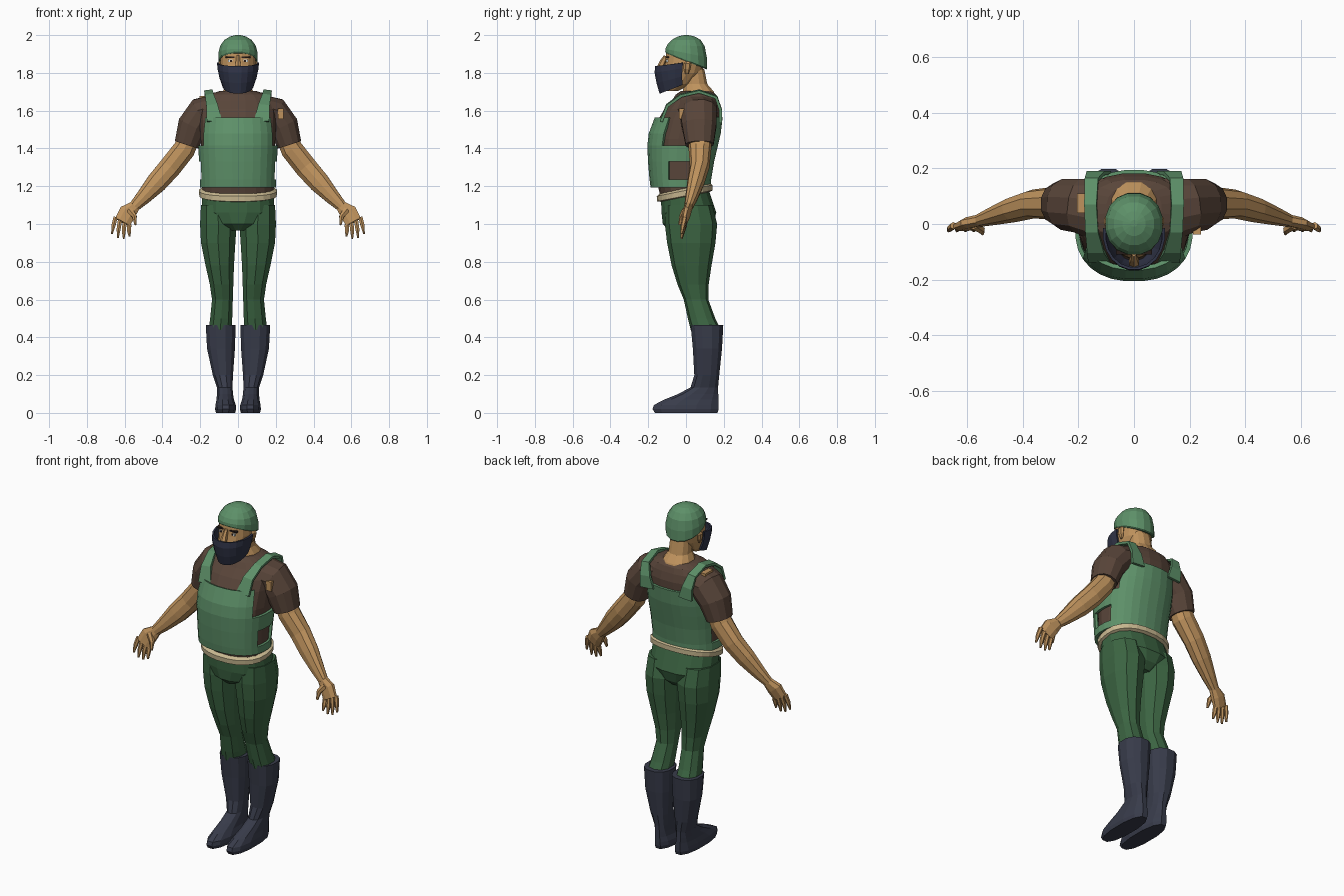
import bpy, bmesh, math
from mathutils import Vector

COLORS = {
    "green": (.11, .28, .14), "pants": (.045, .13, .055), "boots": (.04, .045, .07),
    "skin": (.52, .29, .11), "shirt": (.10, .06, .042), "belt": (.58, .48, .28),
    "mask": (.03, .035, .065), "white": (.7, .75, .75), "dark": (.02, .012, .01),
}
MATS = {}
for key, c in COLORS.items():
    MATS[key] = bpy.data.materials.new(key)
    MATS[key].diffuse_color = (*c, 1)


def finish(name, bm, color, mirror=False, thick=0):
    bmesh.ops.recalc_face_normals(bm, faces=bm.faces[:])
    me = bpy.data.meshes.new(name)
    bm.to_mesh(me)
    bm.free()
    ob = bpy.data.objects.new(name, me)
    bpy.context.collection.objects.link(ob)
    me.materials.append(MATS[color])
    if thick:
        s = ob.modifiers.new("thickness", "SOLIDIFY")
        s.thickness, s.offset = thick, -1
    if mirror:
        ob.modifiers.new("mirror", "MIRROR")
    return ob


def skin(name, rings, color, mirror=False, keep=None, thick=0):
    """Joins rings of points; keep(center) removes faces to leave openings."""
    bm = bmesh.new()
    vs = [[bm.verts.new(p) for p in r] for r in rings]
    n = len(vs[0])
    for a, b in zip(vs, vs[1:]):
        for i in range(n):
            j = (i + 1) % n
            bm.faces.new((a[i], a[j], b[j], b[i]))
    if keep:
        bad = [f for f in bm.faces if not keep(f.calc_center_median())]
        bmesh.ops.delete(bm, geom=bad, context="FACES")
    elif not thick:
        bm.faces.new(vs[0])
        bm.faces.new(vs[-1])
    return finish(name, bm, color, mirror, thick)


def oval(n, p):
    for i in range(n):
        t = 2 * math.pi * (i + .5) / n
        c, s = math.cos(t), math.sin(t)
        yield math.copysign(abs(c) ** (2 / p), c), math.copysign(abs(s) ** (2 / p), s)


def stack(name, rows, color, n=12, p=2.3, **kw):
    """Level rings: (z, x0, x1, y0, y1[, tilt of z along y])."""
    rings = []
    for z, x0, x1, y0, y1, *t in rows:
        ring = []
        for c, s in oval(n, p):
            y = (y0 + y1) / 2 + s * (y1 - y0) / 2
            ring.append(((x0 + x1) / 2 + c * (x1 - x0) / 2, y, z + (t[0] * y if t else 0)))
        rings.append(ring)
    return skin(name, rings, color, **kw)


def sym(rows):
    return [(z, -x, x, *rest) for z, x, *rest in rows]


def tube(name, path, color, n=8, **kw):
    """Rings square to a path: (x, y, z, half width, half depth)."""
    pts = [Vector(q[:3]) for q in path]
    rings = []
    for i, q in enumerate(path):
        t = (pts[min(i + 1, len(pts) - 1)] - pts[max(i - 1, 0)]).normalized()
        u = Vector((0, 1, 0)).cross(t).normalized()
        v = t.cross(u)
        rings.append([pts[i] + u * c * q[3] + v * s * q[4] for c, s in oval(n, 2.2)])
    return skin(name, rings, color, **kw)


def block(name, loc, size, color, mirror=False):
    bm = bmesh.new()
    bmesh.ops.create_cube(bm, size=1)
    for v in bm.verts:
        v.co = Vector(a * b + c for a, b, c in zip(v.co, size, loc))
    return finish(name, bm, color, mirror)


# boots and trousers
stack("boot", [(0, .014, .118, -.17, .172), (.02, .008, .123, -.182, .178), (.042, .01, .121, -.175, .178),
               (.07, .02, .115, -.12, .176), (.1, .025, .113, -.045, .174), (.135, .028, .113, .022, .172),
               (.2, .025, .135, .042, .178), (.34, .014, .166, .034, .193), (.465, .01, .173, .022, .2)],
      "boots", n=12, mirror=True)
stack("trouser_leg", [(.44, .03, .158, .025, .185), (.5, .028, .15, .01, .155), (.6, .025, .14, -.012, .118),
                      (.68, .022, .152, -.045, .12), (.78, .018, .175, -.076, .135), (.9, .01, .2, -.1, .156),
                      (1.0, .003, .205, -.112, .165), (1.1, .015, .2, -.11, .14)], "pants", n=10, mirror=True)
stack("trouser_seat", sym([(.965, .05, -.09, .11), (1.0, .13, -.125, .145), (1.06, .197, -.132, .163),
                           (1.17, .192, -.135, .118, .2)]), "pants", n=16)

# belt, following the tilt of the waist
stack("belt", [(1.145, -.19, .19, -.138, .128, .2), (1.15, -.206, .206, -.154, .142, .2),
               (1.178, -.208, .208, -.156, .142, .2), (1.19, -.19, .19, -.138, .128, .2)], "belt", n=24)

# shirt
stack("shirt_body", sym([(1.16, .19, -.14, .12), (1.24, .188, -.16, .122), (1.34, .19, -.175, .142),
                         (1.45, .2, -.178, .168), (1.55, .205, -.15, .183), (1.61, .205, -.115, .183),
                         (1.655, .195, -.075, .172), (1.685, .16, -.055, .16), (1.703, .1, -.03, .14)]),
      "shirt", n=20)
tube("sleeve", [(.11, .05, 1.605, .085, .12), (.19, .066, 1.585, .09, .1), (.24, .07, 1.52, .083, .094),
                (.272, .072, 1.42, .067, .076)], "shirt", n=12, mirror=True)
block("shoulder_patch_front", (.226, -.022, 1.583), (.03, .03, .055), "skin")
block("shoulder_patch_top", (-.19, .075, 1.668), (.03, .07, .02), "skin")


# vest with arm holes and side openings
def vest_cloth(c):
    if c.z < 1.24 or 1.33 < c.z < 1.42:
        return True
    if c.z < 1.33:
        return c.y < -.1 or c.y > .03
    return abs(c.x) < .172 and (c.y < -.06 or c.y > .11)


stack("vest", sym([(1.192, .203, -.188, .132), (1.235, .203, -.194, .134), (1.33, .207, -.202, .15),
                   (1.415, .212, -.206, .17), (1.48, .21, -.198, .185), (1.565, .2, -.166, .195)]),
      "green", n=28, keep=vest_cloth, thick=.015)

bm = bmesh.new()
last = None
for x, y, z, w in [(.125, -.138, 1.55, .04), (.138, -.105, 1.635, .03), (.152, -.03, 1.69, .023),
                   (.157, .07, 1.713, .022), (.153, .165, 1.68, .024), (.138, .19, 1.61, .032),
                   (.125, .19, 1.54, .042)]:
    pair = [bm.verts.new((x - w, y, z)), bm.verts.new((x + w, y, z - .006))]
    if last:
        bm.faces.new((last[0], last[1], pair[1], pair[0]))
    last = pair
finish("vest_strap", bm, "green", mirror=True, thick=.015)

# arms and hands
tube("arm", [(.25, .075, 1.47, .055, .06), (.285, .074, 1.395, .062, .06), (.36, .072, 1.3, .062, .052),
             (.43, .052, 1.22, .058, .046), (.5, .03, 1.143, .042, .034), (.55, .014, 1.092, .03, .024)],
     "skin", n=10, mirror=True)
tube("palm", [(.54, .016, 1.1, .028, .022), (.585, .004, 1.06, .05, .022), (.612, -.01, 1.01, .047, .016)],
     "skin", n=8, mirror=True)
for i in range(4):
    bx, bz = .648 - .024 * i, 1.035 - .013 * i
    tx, tz = .667 - .031 * i, (.948, .926, .922, .934)[i]
    tube(f"finger_{i + 1}", [(bx, -.006, bz, .013, .013), ((bx + tx) / 2 + .002, -.016, (bz + tz) / 2, .012, .012),
                             (tx, -.024, tz, .005, .006)], "skin", n=6, mirror=True)
tube("thumb", [(.575, -.004, 1.075, .02, .017), (.548, -.022, 1.04, .014, .014), (.543, -.034, .995, .006, .007)],
     "skin", n=6, mirror=True)

# neck and head
stack("neck", sym([(1.65, .105, -.045, .17), (1.7, .085, -.02, .15), (1.74, .062, -.012, .115),
                   (1.82, .06, -.01, .098)]), "skin", n=12)
stack("head", sym([(1.705, .045, -.115, -.04), (1.74, .068, -.125, .03), (1.8, .088, -.122, .085),
                   (1.85, .095, -.112, .1), (1.92, .094, -.105, .1)]), "skin", n=16, p=2.2)
stack("ear", [(1.795, .085, .095, -.005, .015), (1.82, .085, .106, -.012, .024), (1.85, .085, .11, -.012, .03),
              (1.862, .088, .1, 0, .022)], "skin", n=6, mirror=True)
tube("nose", [(0, -.106, 1.888, .01, .012), (0, -.122, 1.86, .013, .016), (0, -.138, 1.82, .02, .02)], "skin", n=6)
block("eye", (.037, -.098, 1.864), (.03, .014, .012), "white", mirror=True)
block("pupil", (.037, -.1045, 1.864), (.01, .004, .011), "dark", mirror=True)
block("brow", (.042, -.1, 1.884), (.046, .018, .008), "dark", mirror=True)

# face mask, open at the back
stack("face_mask", sym([(1.748, .072, -.132, .06, .42), (1.79, .089, -.148, .07, .28),
                        (1.83, .099, -.158, .08, .18), (1.857, .102, -.155, .085, .14)]),
      "mask", n=20, p=2.05, keep=lambda c: c.y < -.01, thick=.01)

# close-fitting cap, low at the back
stack("cap", sym([(1.862, .1, -.108, .11, -.4), (1.868, .104, -.112, .114, -.4), (1.905, .105, -.111, .112, -.2),
                  (1.945, .095, -.1, .101, -.05), (1.975, .073, -.077, .079), (1.993, .042, -.043, .046),
                  (2.0, .012, -.01, .014)]), "green", n=16, p=2.1)
